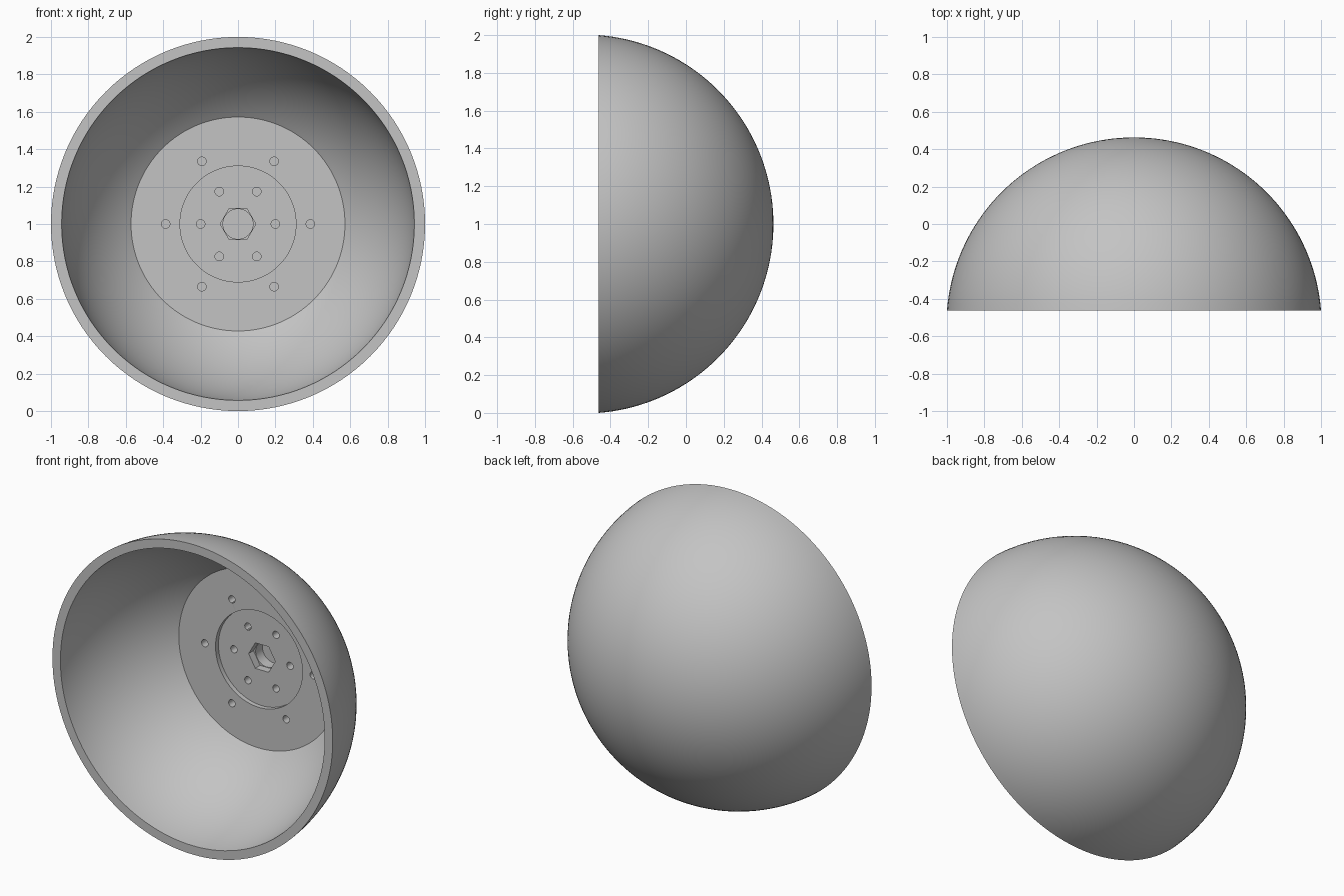
import bpy, bmesh
from math import pi, sin, cos, asin, sqrt
from mathutils import Matrix, Vector

cube = bpy.data.objects.get("Cube")
if cube:
    bpy.data.objects.remove(cube, do_unlink=True)

HALF = 0.463                      # half depth of the dome
CENTRE = Vector((0, 0, 1))        # the axis runs along y at this height
R_OUT = (1 + 4 * HALF ** 2) / (4 * HALF)
Y_MID = HALF - R_OUT              # sphere centre
RIM_IN, PLATE_R, RECESS_R = 0.943, 0.572, 0.31
R_IN = sqrt(RIM_IN ** 2 + (HALF + Y_MID) ** 2)
PLATE_Y = Y_MID + sqrt(R_IN ** 2 - PLATE_R ** 2)
FLOOR_Y = PLATE_Y + 0.03

grey = bpy.data.materials.new("plain grey")
grey.use_nodes = True
colour = (0.55, 0.55, 0.55, 1)
grey.diffuse_color = colour
grey.node_tree.nodes["Principled BSDF"].inputs["Base Color"].default_value = colour


def make_object(name, bm):
    mesh = bpy.data.meshes.new(name)
    bm.to_mesh(mesh)
    bm.free()
    obj = bpy.data.objects.new(name, mesh)
    bpy.context.collection.objects.link(obj)
    mesh.materials.append(grey)
    return obj


def arc(radius, start, end, steps):
    """Points (r, y) on a sphere section, angles measured from the back pole."""
    angles = [start + (end - start) * i / steps for i in range(steps + 1)]
    return [(radius * sin(a), Y_MID + radius * cos(a)) for a in angles]


def lathe(name, profile, steps=128):
    bm = bmesh.new()
    verts = [bm.verts.new((r, y, CENTRE.z)) for r, y in profile]
    edges = [bm.edges.new(pair) for pair in zip(verts, verts[1:])]
    bmesh.ops.spin(bm, geom=verts + edges, cent=CENTRE, axis=(0, 1, 0),
                   angle=2 * pi, steps=steps)
    bmesh.ops.remove_doubles(bm, verts=bm.verts, dist=0.0001)
    bmesh.ops.recalc_face_normals(bm, faces=bm.faces)
    return make_object(name, bm)


def add_drill(bm, x, z, radius, front, back, sides):
    """Closed prism along y; six-sided ones get corners left and right."""
    place = (Matrix.Translation((x, (front + back) / 2, CENTRE.z + z))
             @ Matrix.Rotation(pi / 2, 4, 'X') @ Matrix.Rotation(pi / 6, 4, 'Z'))
    bmesh.ops.create_cone(bm, cap_ends=True, segments=sides, radius1=radius,
                          radius2=radius, depth=back - front, matrix=place)


# Hollow dome with rim, flat mounting plate and round recess
rim_out = pi / 2 + asin((HALF + Y_MID) / R_OUT) * -1
rim_out = pi - asin(1 / R_OUT) if Y_MID > -HALF else asin(1 / R_OUT)
rim_in = pi - asin(RIM_IN / R_IN) if Y_MID > -HALF else asin(RIM_IN / R_IN)
profile = arc(R_OUT, 0, rim_out, 40)
profile[0] = (0, HALF)
profile += arc(R_IN, rim_in, asin(PLATE_R / R_IN), 28)
profile += [(RECESS_R, PLATE_Y), (RECESS_R, FLOOR_Y), (0, FLOOR_Y)]
dome = lathe("dome_shell", profile)

# Two rings of six bolt holes
holes = bmesh.new()
for ring, face in ((0.387, PLATE_Y), (0.2, FLOOR_Y)):
    for i in range(6):
        a = i * pi / 3
        add_drill(holes, ring * cos(a), ring * sin(a), 0.023,
                  face - 0.05, face + 0.06, 24)

# Hexagonal socket with a round bore behind it
socket, bore = bmesh.new(), bmesh.new()
add_drill(socket, 0, 0, 0.095, FLOOR_Y - 0.05, FLOOR_Y + 0.05, 6)
add_drill(bore, 0, 0, 0.08, FLOOR_Y - 0.04, FLOOR_Y + 0.12, 48)

bpy.context.view_layer.objects.active = dome
for name, bm in (("bolt_hole_cutter", holes), ("socket_cutter", socket),
                 ("bore_cutter", bore)):
    cutter = make_object(name, bm)
    cutter.hide_render = True
    mod = dome.modifiers.new(name, 'BOOLEAN')
    mod.operation, mod.solver, mod.object = 'DIFFERENCE', 'EXACT', cutter
    bpy.ops.object.modifier_apply(modifier=mod.name)
    bpy.data.objects.remove(cutter, do_unlink=True)

# Smooth sphere, crisp machined edges
bpy.ops.object.select_all(action='DESELECT')
dome.select_set(True)
bpy.ops.object.shade_smooth_by_angle(angle=pi / 6)
